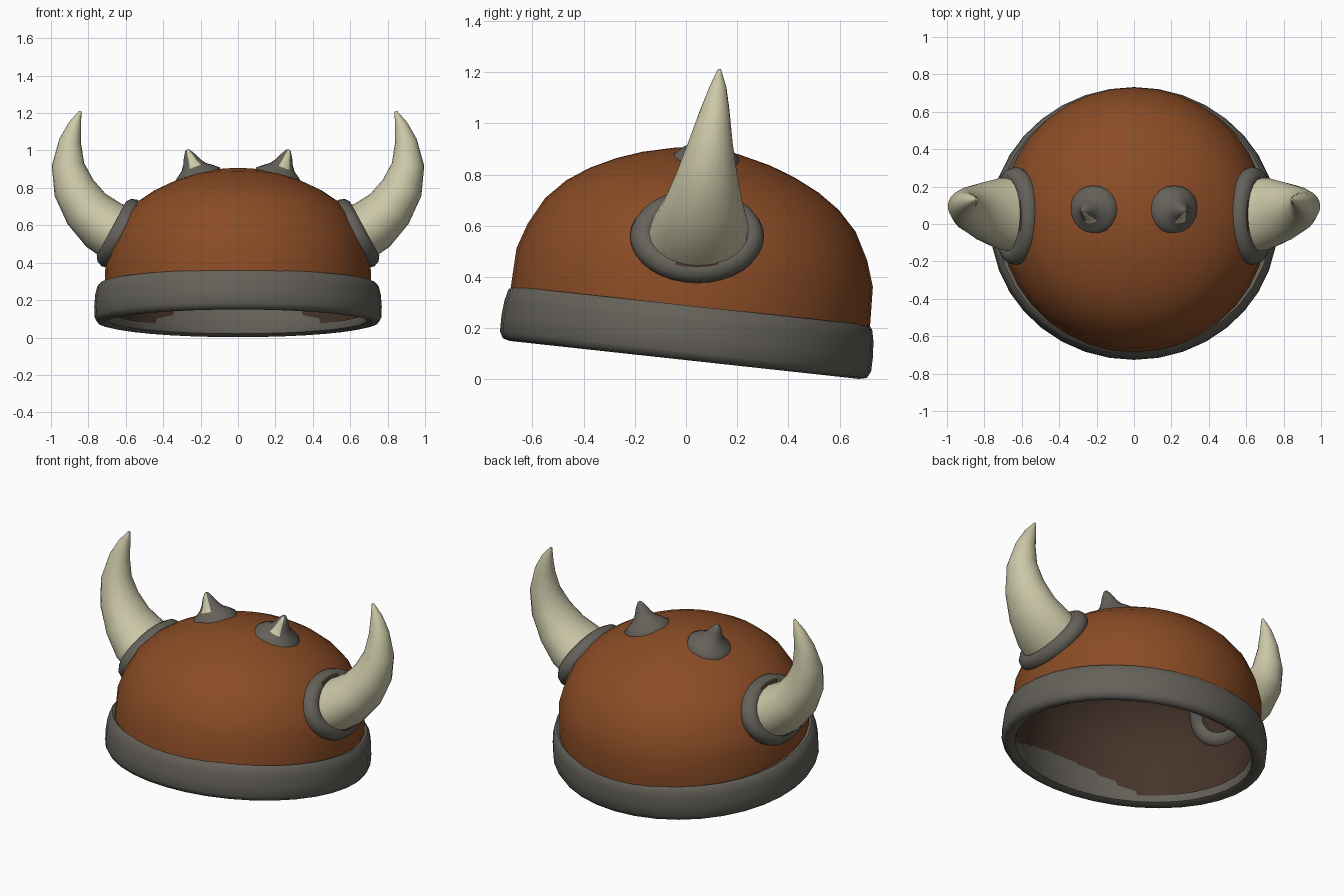
import bpy, bmesh, math
from mathutils import Vector, Matrix

if "Cube" in bpy.data.objects:
    bpy.data.objects.remove(bpy.data.objects["Cube"])

def mat(name, c):
    m = bpy.data.materials.new(name)
    m.diffuse_color = (*c, 1)
    m.use_nodes = True
    m.node_tree.nodes["Principled BSDF"].inputs["Base Color"].default_value = m.diffuse_color
    return m

LEATHER = mat("leather_brown", (0.255, 0.072, 0.019))
IRON = mat("iron_grey", (0.130, 0.121, 0.103))
IVORY = mat("horn_ivory", (0.60, 0.575, 0.39))
DARK = mat("dark_lining", (0.062, 0.036, 0.024))

def make(name, rings, mats, closed=False, tip=False, flip=None, angle=50, rule=None):
    """Skin a list of vertex rings; closed joins last ring to first."""
    bm = bmesh.new()
    vs = [[bm.verts.new(p) for p in r] for r in rings]
    n, k = len(vs[0]), len(vs)
    for i in range(k if closed else k - 1):
        a, b = vs[i], vs[(i + 1) % k]
        for j in range(n):
            f = bm.faces.new((a[j], a[(j + 1) % n], b[(j + 1) % n], b[j]))
            if rule:
                f.material_index = rule(i, j)
    if tip:
        bm.faces.new(vs[-1])
    bmesh.ops.remove_doubles(bm, verts=bm.verts, dist=1e-5)
    if flip is None:
        bmesh.ops.recalc_face_normals(bm, faces=bm.faces)
    elif flip:
        bmesh.ops.reverse_faces(bm, faces=bm.faces)
    me = bpy.data.meshes.new(name)
    bm.to_mesh(me)
    bm.free()
    for m in mats:
        me.materials.append(m)
    ob = bpy.data.objects.new(name, me)
    bpy.context.collection.objects.link(ob)
    bpy.ops.object.select_all(action='DESELECT')
    ob.select_set(True)
    bpy.context.view_layer.objects.active = ob
    bpy.ops.object.shade_smooth_by_angle(angle=math.radians(angle))
    return ob

def ellipse(c, u, v, ru, rv, n):
    return [c + u * ru * math.cos(t) + v * rv * math.sin(t)
            for t in (2 * math.pi * j / n for j in range(n))]

X, Y, Z = Vector((1, 0, 0)), Vector((0, 1, 0)), Vector((0, 0, 1))

def lathe(profile, sx=1.0, n=36):
    return [ellipse(Z * z, X, Y, r * sx, r, n) for r, z in profile]

def tilt(ob):
    # the whole cap leans backwards
    ob.matrix_world = Matrix.Translation((0, -0.005, 0.079)) @ Matrix.Rotation(math.radians(-6.2), 4, 'X')

# leather dome and its dark lining
dome = [(.705, .10), (.706, .20), (.70, .36), (.667, .46), (.61, .567), (.535, .645), (.45, .703),
        (.35, .752), (.25, .788), (.12, .819), (0, .826)]
tilt(make("dome", lathe(dome, 1.01), [LEATHER], flip=False))
lining = [(r * .955, z * .96) for r, z in dome]
lining[0] = (.665, .05)
tilt(make("lining", lathe(lining, 1.01), [DARK], flip=True))

# rounded iron band round the rim
band = [(.655, .012), (.685, -.003), (.715, .004), (.729, .03), (.730, .09), (.725, .15),
        (.715, .195), (.70, .21), (.675, .20), (.66, .10), (.650, .035)]
tilt(make("rim_band", lathe(band, 1.053), [IRON], closed=True))

# horn stations: x, y, z, in-plane radius, depth radius
horn = [(.63, .045, .548, .155, .20), (.72, .055, .602, .148, .19), (.81, .066, .688, .13, .155),
        (.877, .08, .80, .112, .12), (.909, .095, .925, .087, .087), (.898, .112, 1.05, .059, .058),
        (.872, .124, 1.14, .034, .034), (.843, .13, 1.21, .007, .007)]

def flank(s, side):
    # curved horn
    pts = [Vector((s * h[0], h[1], h[2])) for h in horn]
    rings = []
    for i, h in enumerate(horn):
        t = pts[min(i + 1, len(pts) - 1)] - pts[max(i - 1, 0)]
        u = Y.cross(t).normalized()
        rings.append(ellipse(pts[i], u, Y, h[3], h[4], 20))
    make(side + "_horn", rings, [IVORY], tip=True)

    # oval collar round the horn, dark where the inner edge meets the horn
    n = Vector((s * .88, 0, .475)).normalized()
    u = Y.cross(n).normalized()
    c = Vector((s * .632, .043, .558))
    N, K, tube = 32, 10, .054
    rings = []
    for i in range(N):
        a = 2 * math.pi * i / N
        d = u * math.cos(a) + Y * math.sin(a)
        p = c + u * .148 * math.cos(a) + Y * .208 * math.sin(a)
        rings.append(ellipse(p, d, n, tube, tube, K))

    def worn(i, j):
        a = 2 * math.pi * (i + .5) / N
        return 1 if abs(math.cos(a)) > .93 and 2 <= j <= 4 else 0
    make(side + "_collar", rings, [IRON, DARK], closed=True, rule=worn)

    # concave spike on the crown with a small pale patch at the front
    axis = Vector((s * .34, 0, .94)).normalized()
    v = axis.cross(Y).normalized()
    base = Vector((s * .217, .073, .853))
    prof = [(.134, -.03), (.132, .012), (.105, .035), (.07, .06), (.048, .09),
            (.032, .125), (.012, .158), (0, .163)]
    rings = [ellipse(base + axis * h, v, Y, r, r, 20) for r, h in prof]

    def patch(i, j):
        return 1 if 3 <= i <= 5 and 13 <= j <= 15 else 0
    make(side + "_spike", rings, [IRON, IVORY], rule=patch)

for s, side in ((1, "right"), (-1, "left")):
    flank(s, side)
